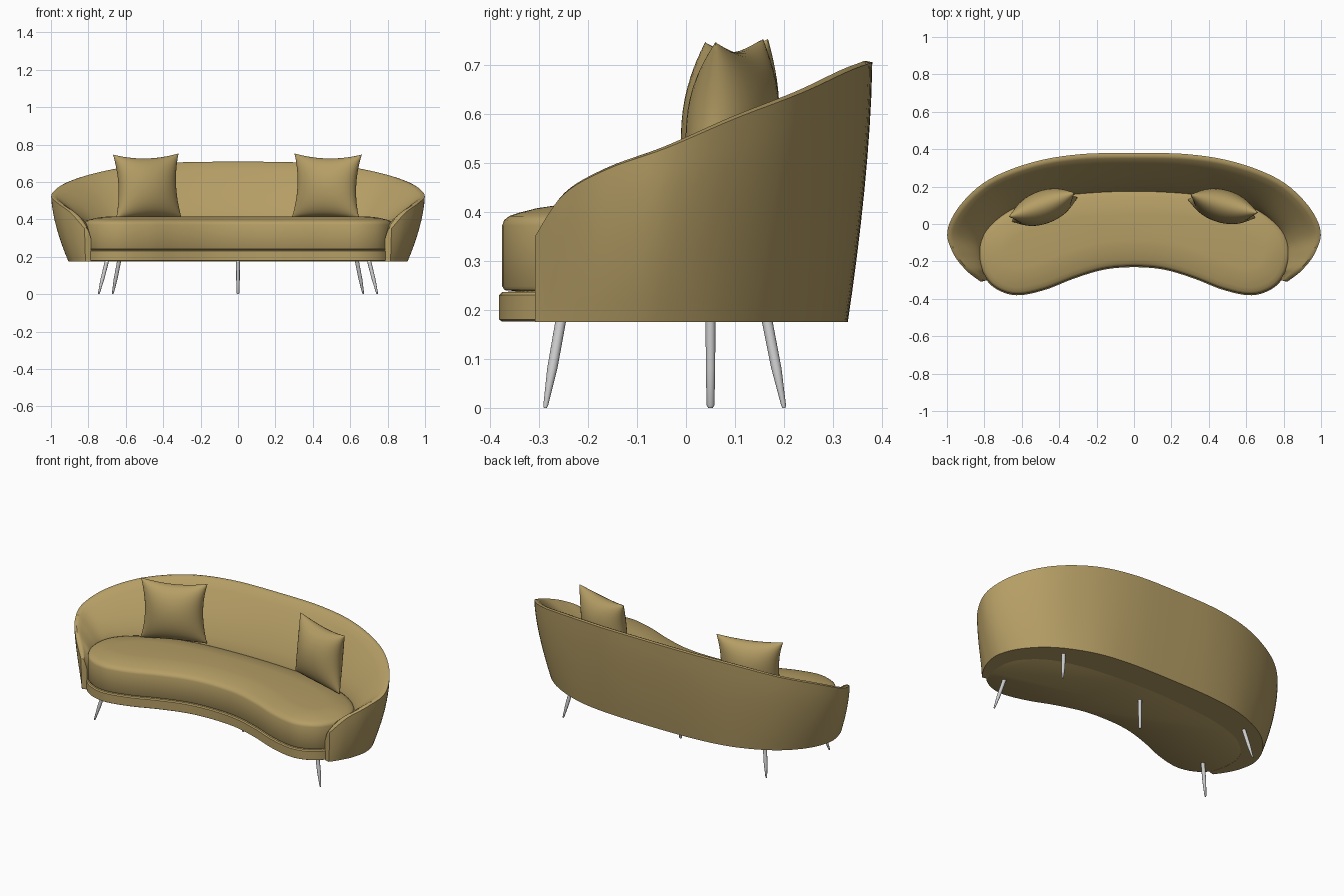
import bpy, bmesh, math
from mathutils import Vector, Matrix

if "Cube" in bpy.data.objects:
    bpy.data.objects.remove(bpy.data.objects["Cube"])

fabric = bpy.data.materials.new("mustard_fabric")
fabric.diffuse_color = (0.46, 0.34, 0.13, 1)
fabric.use_nodes = True
fabric.node_tree.nodes["Principled BSDF"].inputs["Base Color"].default_value = fabric.diffuse_color


def make(name, bm, mat=None, angle=40):
    bmesh.ops.remove_doubles(bm, verts=bm.verts, dist=1e-5)
    bmesh.ops.recalc_face_normals(bm, faces=bm.faces)
    me = bpy.data.meshes.new(name)
    bm.to_mesh(me)
    bm.free()
    ob = bpy.data.objects.new(name, me)
    bpy.context.collection.objects.link(ob)
    if mat:
        me.materials.append(mat)
    bpy.ops.object.select_all(action='DESELECT')
    ob.select_set(True)
    bpy.context.view_layer.objects.active = ob
    bpy.ops.object.shade_smooth_by_angle(angle=math.radians(angle))
    return ob


def spline(pts, closed, n=6):
    """Catmull-Rom through pts."""
    m, out = len(pts), []
    get = (lambda i: pts[i % m]) if closed else (lambda i: pts[max(0, min(m - 1, i))])
    for i in range(m if closed else m - 1):
        a, b, c, d = get(i - 1), get(i), get(i + 1), get(i + 2)
        for k in range(n):
            t = k / n
            out.append(0.5 * (2 * b + (c - a) * t + (2 * a - 5 * b + 4 * c - d) * t * t
                              + (3 * b - a - 3 * c + d) * t ** 3))
    return out if closed else out + [pts[-1].copy()]


def mirrored(half):
    """Extend a half path that starts on x = 0 to the -x side."""
    h = [Vector(p) for p in half]
    return [Vector((-p.x, *p[1:])) for p in reversed(h[1:])] + h


def loft(bm, rings, ring_closed=True):
    vr = [[bm.verts.new(p) for p in r] for r in rings]
    for r0, r1 in zip(vr, vr[1:]):
        n = len(r0)
        for i in range(n if ring_closed else n - 1):
            j = (i + 1) % n
            bm.faces.new((r0[i], r0[j], r1[j], r1[i]))
    return vr


# wrap-around back shell: three guide curves, lofted section between them
rim = [(0, .38, .705), (.3, .372, .702), (.55, .328, .685), (.78, .235, .642), (.93, .10, .59),
       (.998, -.04, .53), (.965, -.16, .487), (.895, -.25, .435), (.82, -.308, .35)]
foot = [(0, .33), (.3, .322), (.52, .285), (.72, .195), (.85, .07),
        (.905, -.06), (.892, -.17), (.855, -.25), (.815, -.308)]
inner = [(0, .17), (.3, .155), (.5, .125), (.66, .07), (.77, -.02),
         (.81, -.10), (.815, -.17), (.805, -.24), (.785, -.30)]
Z0, sections = .175, []
for T, F, I in zip(*(spline(mirrored(c), False) for c in (rim, foot, inner))):
    top = T.to_2d()
    d = I - top
    lip = min(.03, d.length * .5)
    d.normalize()
    sec = []
    for k in range(9):                                   # outer wall
        k /= 8
        p = F.lerp(top, 1 - (1 - k) ** 1.6)
        sec.append((*p, Z0 + (T.z - Z0) * k))
    sec.append((*(top + d * lip * .5), T.z + .003))      # rounded lip
    start = top + d * lip
    zb = min(.37, T.z - .06)
    for k in range(9):                                   # inner wall
        k /= 8
        p = start.lerp(I, 1 - (1 - k) ** 1.4)
        sec.append((*p, T.z - .004 + (zb - T.z) * k))
    sec.append((*I, Z0))
    sections.append(sec)
bm = bmesh.new()
rings = loft(bm, sections)
bm.faces.new(rings[0])
bm.faces.new(rings[-1])
make("back_shell", bm, fabric)

# kidney-shaped base and seat cushion from one outline
half = [(0, .185), (.3, .172), (.5, .135), (.67, .07), (.79, -.03), (.83, -.14), (.81, -.25),
        (.745, -.335), (.63, -.375), (.48, -.347), (.32, -.285), (.16, -.238), (0, -.225)]
loop = [Vector(p) for p in half] + [Vector((-x, y)) for x, y in half[-2:0:-1]]
outline = spline(loop, True, 6)


def inset(offset):
    n, out = len(outline), []
    for i, p in enumerate(outline):
        t = (outline[(i + 1) % n] - outline[i - 1]).normalized()
        out.append(p + Vector((t.y, -t.x)) * offset)     # clockwise: inward is right
    return out


def slab(name, profile):
    bm = bmesh.new()
    vr = loft(bm, [[(*p, z) for p in inset(o)] for o, z in profile])
    bm.faces.new(vr[0])
    bm.faces.new(vr[-1])
    make(name, bm, fabric)


slab("base", [(0, .176), (-.006, .18), (-.006, .23), (.0, .236), (.03, .238)])
slab("seat_cushion", [(.03, .238), (.005, .24), (0, .248), (0, .372), (.004, .383), (.014, .391),
                      (.035, .398), (.07, .407), (.11, .413), (.14, .415)])


# scatter pillows with pinched edges and pointed corners
def pillow(name, loc, yaw, roll):
    bm, n = bmesh.new(), 20
    mat = (Matrix.Translation(loc) @ Matrix.Rotation(math.radians(yaw), 4, 'Z')
           @ Matrix.Rotation(math.radians(-5), 4, 'X') @ Matrix.Rotation(math.radians(roll), 4, 'Y'))
    for side in (-1, 1):
        rows = []
        for i in range(n + 1):
            u = -math.cos(math.pi * i / n)
            row = []
            for j in range(n + 1):
                v = -math.cos(math.pi * j / n)
                puff = (max(0, 1 - u * u) * max(0, 1 - v * v)) ** .5
                row.append(mat @ Vector((.187 * u * (1 - .14 * (1 - v * v)), side * .088 * puff,
                                         .172 * v * (1 - .14 * (1 - u * u) * (v > 0)
                                                     - .05 * (1 - u * u) * (v <= 0)))))
            rows.append(row)
        loft(bm, rows, False)
    make(name, bm, fabric, 60)


pillow("left_pillow", (-.485, .09, .578), 20, -1)
pillow("right_pillow", (.475, .095, .578), -15, 1)


# tapered metal legs
def leg(name, top, bottom, r_top, r_bottom):
    a, b = Vector(top), Vector(bottom)
    bm = bmesh.new()
    rs = [(0, r_top), (.55, r_top * .95), (.97, r_bottom), (1, r_bottom * .6)]
    vr = loft(bm, [[a.lerp(b, t) + Vector((r * math.cos(q * math.pi / 8), r * math.sin(q * math.pi / 8), 0))
                    for q in range(16)] for t, r in rs])
    bm.faces.new(vr[0])
    bm.faces.new(vr[-1])
    make(name, bm)


for s, side in ((-1, "left"), (1, "right")):
    leg("front_leg_" + side, (s * .70, -.255, .18), (s * .745, -.287, 0), .011, .005)
    leg("back_leg_" + side, (s * .635, .165, .18), (s * .67, .2, 0), .011, .005)
leg("centre_leg", (0, .05, .18), (0, .05, 0), .01, .008)
